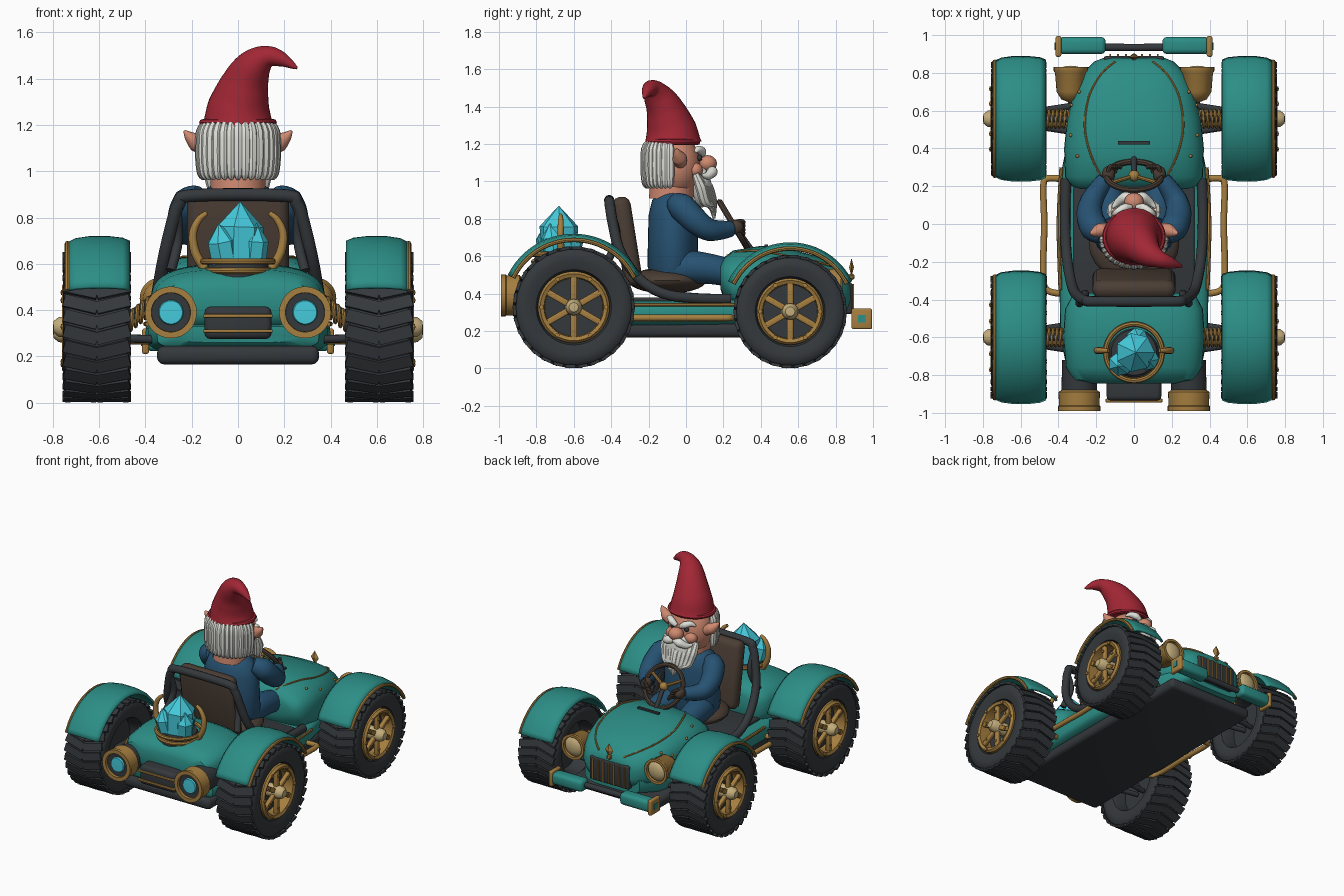
import bpy, bmesh
from math import pi, sin, cos, radians
from mathutils import Vector, Matrix

if "Cube" in bpy.data.objects:
    bpy.data.objects.remove(bpy.data.objects["Cube"])

def material(name, r, g, b):
    m = bpy.data.materials.new(name)
    m.diffuse_color = (r, g, b, 1)
    m.use_nodes = True
    m.node_tree.nodes["Principled BSDF"].inputs["Base Color"].default_value = m.diffuse_color
    return m
TEAL, BRASS = material("teal", .025, .27, .24), material("brass", .38, .21, .05)
DARK, BROWN = material("dark", .035, .04, .045), material("brown", .07, .048, .035)
BLUE, SKIN = material("blue", .02, .085, .17), material("skin", .62, .25, .16)
WHITE, RED = material("white", .75, .75, .7), material("red", .36, .02, .035)
CYAN, CREAM = material("cyan", .06, .6, .72), material("cream", .55, .42, .2)
T, S = Matrix.Translation, lambda x, y, z: Matrix.Diagonal((x, y, z, 1))
R = lambda deg, ax: Matrix.Rotation(radians(deg), 4, ax)

def add(name, mat, build, mirror=False, angle=40):
    """Make one object; build(bm) fills the mesh in world coordinates."""
    bm, me = bmesh.new(), bpy.data.meshes.new(name)
    build(bm)
    bmesh.ops.remove_doubles(bm, verts=bm.verts, dist=1e-5)
    bmesh.ops.recalc_face_normals(bm, faces=bm.faces)
    bm.to_mesh(me); bm.free()
    ob = bpy.data.objects.new(name, me)
    bpy.context.collection.objects.link(ob)
    me.materials.append(mat)
    if mirror:
        ob.modifiers.new("mirror", "MIRROR")
    bpy.ops.object.select_all(action="DESELECT")
    ob.select_set(True); bpy.context.view_layer.objects.active = ob
    if angle:
        bpy.ops.object.shade_smooth_by_angle(angle=radians(angle))
    return ob

def skin(bm, rings, loop=False, caps=True):
    rs = [[bm.verts.new(p) for p in ring] for ring in rings]
    n = len(rs[0])
    for a, b in zip(rs, rs[1:] + rs[:1] if loop else rs[1:]):
        for i in range(n):
            bm.faces.new((a[i], a[(i+1) % n], b[(i+1) % n], b[i]))
    if caps and not loop:
        bm.faces.new(rs[0]); bm.faces.new(rs[-1])

def lathe(bm, prof, M, seg=32, loop=False):
    skin(bm, [[M @ Vector((r*cos(2*pi*i/seg), r*sin(2*pi*i/seg), h)) for i in range(seg)]
              for r, h in prof], loop, False)

def tube(bm, pts, rad, seg=10, steps=5, loop=False):
    P = [Vector(p) for p in pts]; n = len(P)
    rad = rad if isinstance(rad, (list, tuple)) else [rad]*n
    path = []
    at = lambda i: P[i % n] if loop else P[max(0, min(n-1, i))]
    for i in range(n if loop else n-1):
        a, b, c, d = at(i-1), at(i), at(i+1), at(i+2)
        for k in range(steps):
            t = k/steps
            path.append((.5*(2*b + (c-a)*t + (2*a-5*b+4*c-d)*t*t + (3*b-a-3*c+d)*t**3),
                         rad[i]*(1-t) + rad[(i+1) % n]*t))
    if not loop:
        path.append((P[-1], rad[-1]))
    m, rings, nrm = len(path), [], None
    for i, (p, r) in enumerate(path):
        q0, q1 = (path[i-1][0], path[(i+1) % m][0]) if loop else (path[max(i-1, 0)][0], path[min(i+1, m-1)][0])
        t = (q1-q0).normalized()
        nrm = t.orthogonal() if nrm is None else nrm - t*nrm.dot(t)
        nrm.normalize(); bi = t.cross(nrm)
        rings.append([p + r*(cos(2*pi*j/seg)*nrm + sin(2*pi*j/seg)*bi) for j in range(seg)])
    skin(bm, rings, loop)

def ring(bm, M, rad, r, n=16):
    tube(bm, [M @ Vector((rad*cos(2*pi*i/n), rad*sin(2*pi*i/n), 0)) for i in range(n)], r, 8, 3, True)

def ball(bm, c, s, rot=Matrix()):
    bmesh.ops.create_uvsphere(bm, u_segments=24, v_segments=14, radius=1, matrix=T(c) @ rot @ S(*s))

def box(bm, c, s, bev=0, M=Matrix()):
    vs = bmesh.ops.create_cube(bm, size=1, matrix=M @ T(c) @ S(*s))["verts"]
    if bev:
        bmesh.ops.bevel(bm, geom=list({e for v in vs for e in v.link_edges}), offset=bev, segments=3, affect="EDGES", profile=.5)

def loft(bm, secs, n, seg=40):
    f = lambda v: (abs(v)**(2/n)) * (1 if v > 0 else -1)
    skin(bm, [[(w*f(cos(2*pi*i/seg)), y, (a+b)/2 + (b-a)/2*f(sin(2*pi*i/seg))) for i in range(seg)] for y, w, a, b in secs])

# body shells
HOOD = [(.185, .28, .42, .56), (.2, .33, .38, .59), (.25, .365, .3, .63), (.4, .37, .25, .655), (.55, .355, .25, .64),
        (.7, .32, .25, .6), (.8, .27, .27, .555), (.86, .21, .29, .51), (.88, .16, .32, .47)]
add("hood", TEAL, lambda b: loft(b, HOOD, 2.6))
add("lower_hull", TEAL, lambda b: loft(b, [(-.82, .28, .26, .33), (-.79, .35, .23, .35), (-.6, .39, .21, .37), (0, .4, .22, .37),
    (.3, .38, .22, .38), (.7, .3, .22, .4), (.85, .22, .25, .4)], 4))
add("rear_deck", TEAL, lambda b: loft(b, [(-.845, .22, .37, .49), (-.825, .32, .34, .535), (-.76, .36, .3, .575), (-.6, .375, .27, .595),
    (-.45, .365, .28, .6), (-.385, .33, .3, .57), (-.365, .28, .33, .53)], 3))
add("underpan", DARK, lambda b: box(b, (0, 0, .205), (.7, 1.66, .08), .03))
add("cockpit_floor", DARK, lambda b: box(b, (0, -.1, .365), (.64, .6, .03), .01))

def hood_point(x, y, lift=.003):
    for (y0, w0, a0, b0), (y1, w1, a1, b1) in zip(HOOD, HOOD[1:]):
        if y0 <= y <= y1:
            t = (y-y0)/(y1-y0); w, a, b = w0+(w1-w0)*t, a0+(a1-a0)*t, b0+(b1-b0)*t
            return (x, y, (a+b)/2 + (b-a)/2*max(0, 1-abs(x/w)**2.6)**(1/2.6) + lift)
STRIPE = [(.15, .22), (.2, .3), (.24, .4), (.26, .5), (.255, .6), (.23, .7), (.17, .8), (.1, .86)]
add("hood_stripe", BRASS, lambda b: tube(b, [hood_point(*p) for p in STRIPE], .006, 6), True)
add("hood_slot", DARK, lambda b: box(b, (0, .43, .655), (.17, .018, .015)))
def rivets(bm):
    for p in [(.335, .47), (.33, .63), (.3, .36), (.29, .7)]:
        ball(bm, hood_point(*p), (.009,)*3)
add("hood_rivets", BRASS, rivets, True)
add("hood_ornament", BRASS, lambda b: bmesh.ops.create_icosphere(b, subdivisions=1, radius=.02, matrix=T((0, .885, .49))))
add("ornament_diamond", BRASS, lambda b: lathe(b, [(0, -.05), (.032, 0), (0, .05)], T((0, .885, .54)) @ S(1, .4, 1), 4), angle=0)

# grille, bumper, headlights
add("grille", DARK, lambda b: box(b, (0, .86, .375), (.32, .06, .17), .015))
def bars(bm):
    for i in range(7):
        box(bm, (-.126+.042*i, .893, .375), (.01, .012, .15))
add("grille_bars", BRASS, bars)
add("bumper_tube", DARK, lambda b: tube(b, [(-.3, .94, .265), (-.12, .935, .265), (.12, .935, .265), (.3, .94, .265)], .02))
add("bumper_pad", TEAL, lambda b: box(b, (.275, .945, .265), (.25, .09, .085), .025), True)
add("bumper_cap", BRASS, lambda b: box(b, (.4, .94, .265), (.03, .11, .11), .01), True)
add("bumper_gem", TEAL, lambda b: box(b, (.415, .94, .265), (.01, .04, .04)), True)
FWD, BACK = T((.335, .7, .45)) @ R(-90, "X"), T((.29, -.8, .39)) @ R(90, "X")
add("headlight", BRASS, lambda b: lathe(b, [(0, -.06), (.05, -.04), (.075, 0), (.083, .1), (.09, .11), (.09, .13), (.072, .13), (.07, .11)], FWD), True)
add("headlight_lens", CREAM, lambda b: lathe(b, [(.073, .11), (.06, .125), (.03, .135), (0, .138)], FWD), True)

# rear thrusters and vent
add("thruster_body", DARK, lambda b: lathe(b, [(0, -.08), (.09, -.08), (.095, .1), (.085, .17), (0, .165)], BACK), True)
add("thruster_ring", BRASS, lambda b: lathe(b, [(.095, .08), (.11, .09), (.107, .16), (.112, .165), (.112, .19), (.085, .19), (.08, .1)], BACK, loop=True), True)
add("thruster_glow", CYAN, lambda b: lathe(b, [(.057, .16), (.05, .18), (0, .182)], BACK), True)
add("rear_vent", DARK, lambda b: box(b, (0, -.86, .345), (.29, .15, .14), .025))
add("vent_bars", BRASS, lambda b: [box(b, (0, -.935, z), (.3, .02, .014), .004) for z in (.31, .375)])

# wheels with chevron tread
def tread(bm, M, r):
    for i in range(30):
        for s in (-1, 1):
            bmesh.ops.create_cube(bm, size=1, matrix=M @ R(12*i, "Z") @ T((.972*r, 0, s*.07)) @ R(s*14, "X") @ S(.052*r, .168*r, .148))
def spokes(bm, M, r):
    for i in range(6):
        box(bm, (.27*r, 0, .12), (.5*r, .034, .03), .008, M @ R(60*i, "Z"))
        lathe(bm, [(.01, .13), (.01, .142), (0, .144)], M @ R(60*i, "Z") @ T((.36*r, 0, 0)), 8)
        lathe(bm, [(.012, .13), (.012, .155), (0, .157)], M @ R(60*i+30, "Z") @ T((.53*r, 0, 0)), 8)
for pos, y, r in (("rear", -.6, .325), ("front", .557, .302)):
    M = T((.61, y, r+.002)) @ R(90, "Y")
    half = [(.57, .09), (.62, .13), (.78, .146), (.9, .142), (.955, .125), (.96, .04)]
    add(pos+"_tyre", DARK, lambda b: lathe(b, [(k*r, -h) for k, h in half] + [(k*r, h) for k, h in half[::-1]], M, 48, True), True)
    add(pos+"_tread", DARK, lambda b: tread(b, M, r), True, 0)
    add(pos+"_rim", BRASS, lambda b: lathe(b, [(.58*r, .1), (.59*r, .135), (.55*r, .15), (.49*r, .142), (.475*r, .05), (.57*r, .05)], M, 40, True), True)
    add(pos+"_wheel_disc", DARK, lambda b: lathe(b, [(0, .06), (.58*r, .06), (.58*r, -.03), (0, -.03)], M), True)
    add(pos+"_spokes", BRASS, lambda b: spokes(b, M, r), True)
    add(pos+"_hub_cap", CREAM, lambda b: lathe(b, [(0, .19), (.025, .187), (.043, .165), (.047, .05)], M), True)
    # fender shell with trim on its edge
    zc, rf = r+.002, r+.045
    arc = [radians(26 + 128*i/24) for i in range(25)]
    def fender(bm):
        rows = [[bm.verts.new((x, y+(rf+d)*cos(a), zc+(rf+d)*sin(a))) for a in arc]
                for x, d in ((.47, -.005), (.5, .008), (.56, .015), (.64, .015), (.7, .006), (.735, -.012))]
        for p, q in zip(rows, rows[1:]):
            for i in range(24):
                bm.faces.new((p[i], p[i+1], q[i+1], q[i]))
    sol = add(pos+"_fender", TEAL, fender, True).modifiers.new("thickness", "SOLIDIFY")
    sol.thickness, sol.offset = .016, 0
    add(pos+"_fender_trim", BRASS, lambda b: tube(b, [(.737, y+(rf-.01)*cos(a), zc+(rf-.01)*sin(a)) for a in arc[::2]], .012, 8, 2), True)
    # suspension
    add(pos+"_axle", DARK, lambda b: [tube(b, [(.25, y+d, .27), (.56, y+d*.4, .28)], .018) for d in (-.08, .08)]
        + [tube(b, [(.3, y, .5), (.56, y, .3)], .02)], True)
    add(pos+"_spring", BRASS, lambda b: tube(b, [(.34+.0027*i, y+.045*cos(i*pi/4), .45-.0021*i+.04*sin(i*pi/4)) for i in range(49)], .009, 6, 2), True)

# tubing and side bars
BAR = [(.36, .24, .37), (.365, .05, .375), (.36, -.12, .4), (.345, -.25, .48), (.32, -.35, .62), (.285, -.39, .77), (.255, -.405, .86), (.2, -.41, .895)]
add("roll_bar", DARK, lambda b: tube(b, BAR + [(-x, y, z) for x, y, z in BAR[::-1]], .028, 12))
add("roll_bar_brace", DARK, lambda b: tube(b, [(.265, -.4, .83), (.26, -.37, .7), (.29, -.42, .57)], .022), True)
add("side_bar", BRASS, lambda b: tube(b, [(.39, .24, .27), (.46, .24, .27), (.48, .2, .27), (.475, 0, .27), (.48, -.2, .27), (.47, -.34, .27), (.38, -.37, .27)], .018), True)
add("sill_trim", BRASS, lambda b: tube(b, [(.385, .3, .34), (.4, 0, .34), (.39, -.35, .34)], .01, 8), True)

# crystal in its mount
def crystal(bm):
    for c, rx, ry, r, h in (((0, -.68, .58), 0, 2, .105, .29), ((-.05, -.72, .58), 10, -10, .065, .2), ((.06, -.7, .58), 8, 6, .06, .2), ((.01, -.63, .58), -12, 4, .06, .17)):
        lathe(bm, [(0, 0), (r*.95, 0), (r, h*.62), (0, h)], T(c) @ R(rx, "X") @ R(ry, "Y"), 7)
add("crystal", CYAN, crystal, angle=0)
add("crystal_base", DARK, lambda b: lathe(b, [(.13, .5), (.135, .58), (.12, .61), (0, .61)], T((0, -.68, 0))))
add("crystal_ring", BRASS, lambda b: [ring(b, T((0, -.68, z)), q, .014) for z, q in ((.57, .135), (.61, .15))])
add("crystal_claw", BRASS, lambda b: tube(b, [(.145, -.67, .58), (.185, -.67, .65), (.195, -.67, .73), (.17, -.67, .79), (.135, -.67, .82)], [.02, .02, .018, .015, .01]), True)

# seat and steering wheel
add("seat_back", BROWN, lambda b: box(b, (0, 0, 0), (.44, .1, .48), .045, T((0, -.315, .68)) @ R(9, "X")))
add("seat_cushion", BROWN, lambda b: ball(b, (0, -.1, .47), (.24, .21, .07)))
W = T((0, .255, .765)) @ R(-59, "X")
add("steering_wheel", BROWN, lambda b: ring(b, W, .145, .016, 20))
add("steering_spokes", BRASS, lambda b: [tube(b, [W @ Vector((0, 0, 0)), W @ Vector((.14*cos(a), .14*sin(a), 0))], .011, 8) for a in (pi/2, pi*7/6, -pi/6)] + [ball(b, (0, .255, .765), (.03, .03, .03))])
add("steering_column", DARK, lambda b: tube(b, [(0, .255, .765), (0, .36, .62)], .016))

# driver
add("driver_torso", BLUE, lambda b: lathe(b, [(0, .45), (.17, .46), (.21, .55), (.205, .7), (.2, .82), (.17, .9), (.1, .95), (0, .96)], T((0, -.07, 0)) @ S(1, .65, 1)))
add("driver_arm", BLUE, lambda b: tube(b, [(.16, -.06, .89), (.21, -.02, .86), (.235, .05, .79), (.22, .13, .74), (.15, .24, .745)], [.05, .075, .07, .06, .042], 16), True)
add("driver_leg", BLUE, lambda b: tube(b, [(.1, -.1, .53), (.12, .02, .54), (.13, .14, .53), (.13, .28, .5)], [.09, .09, .08, .07], 16), True)
add("driver_glove", BROWN, lambda b: [ball(b, (.135, .262, .755), (.035, .045, .04))] + [tube(b, [(.14-.012*i, .27, .785-.02*i), (.125-.012*i, .305, .785-.02*i), (.105-.012*i, .3, .77-.02*i)], .012, 8) for i in range(4)], True)
add("head", SKIN, lambda b: [ball(b, (0, -.055, 1.08), (.155, .135, .17)), tube(b, [(0, -.08, .9), (0, -.07, 1.02)], .12, 20)])
add("ear", SKIN, lambda b: tube(b, [(.14, -.03, 1.1), (.18, -.035, 1.125), (.21, -.045, 1.15), (.232, -.05, 1.175)], [.035, .04, .024, .004]), True)
add("nose", SKIN, lambda b: [ball(b, (0, .115, 1.095), (.052, .05, .045))] + [ball(b, (s*.075, .05, 1.06), (.045, .04, .04)) for s in (-1, 1)])
add("eye", DARK, lambda b: ball(b, (.055, .073, 1.125), (.018, .014, .016)), True)
add("eyebrow", WHITE, lambda b: tube(b, [(.015, .088, 1.14), (.05, .085, 1.16), (.085, .065, 1.17), (.115, .05, 1.155)], [.014, .024, .02, .005]), True)
def hair(bm):
    for i in range(17):
        a = pi*(1 + i/16)
        f = lambda k, z: (k*.162*cos(a), -.085+k*.135*sin(a), z)
        tube(bm, [f(.85, 1.21), f(.98, 1.17), f(1, 1.06), f(.97, .99), f(.9, .965)], [.015, .024, .024, .02, .007], 8, 3)
add("hair", WHITE, hair)
def beard(bm):
    ball(bm, (0, .085, .97), (.1, .05, .11))
    for i in range(9):
        x = -.12+.03*i
        tube(bm, [(x, .05+.02*(1-abs(x)/.12), 1.04), (x*.95, .115-abs(x)*.3, .97), (x*.75, .14-abs(x)*.3, .89), (x*.45, .15, .8+abs(x)*.6)], [.018, .03, .027, .006], 8)
add("beard", WHITE, beard)
add("moustache", WHITE, lambda b: tube(b, [(.005, .135, 1.06), (.045, .14, 1.05), (.085, .115, 1.03), (.115, .085, 1.035)], [.022, .03, .022, .005]), True)

# pointed hat
add("hat", RED, lambda b: tube(b, [(0, -.07, 1.2), (.005, -.08, 1.28), (.035, -.115, 1.39), (.075, -.155, 1.46), (.13, -.185, 1.495), (.19, -.205, 1.483), (.255, -.225, 1.445)],
    [.155, .135, .1, .075, .047, .032, .005], 28))
add("hat_brim", RED, lambda b: ring(b, T((0, -.07, 1.21)) @ S(1, .86, 1), .152, .016, 24))
